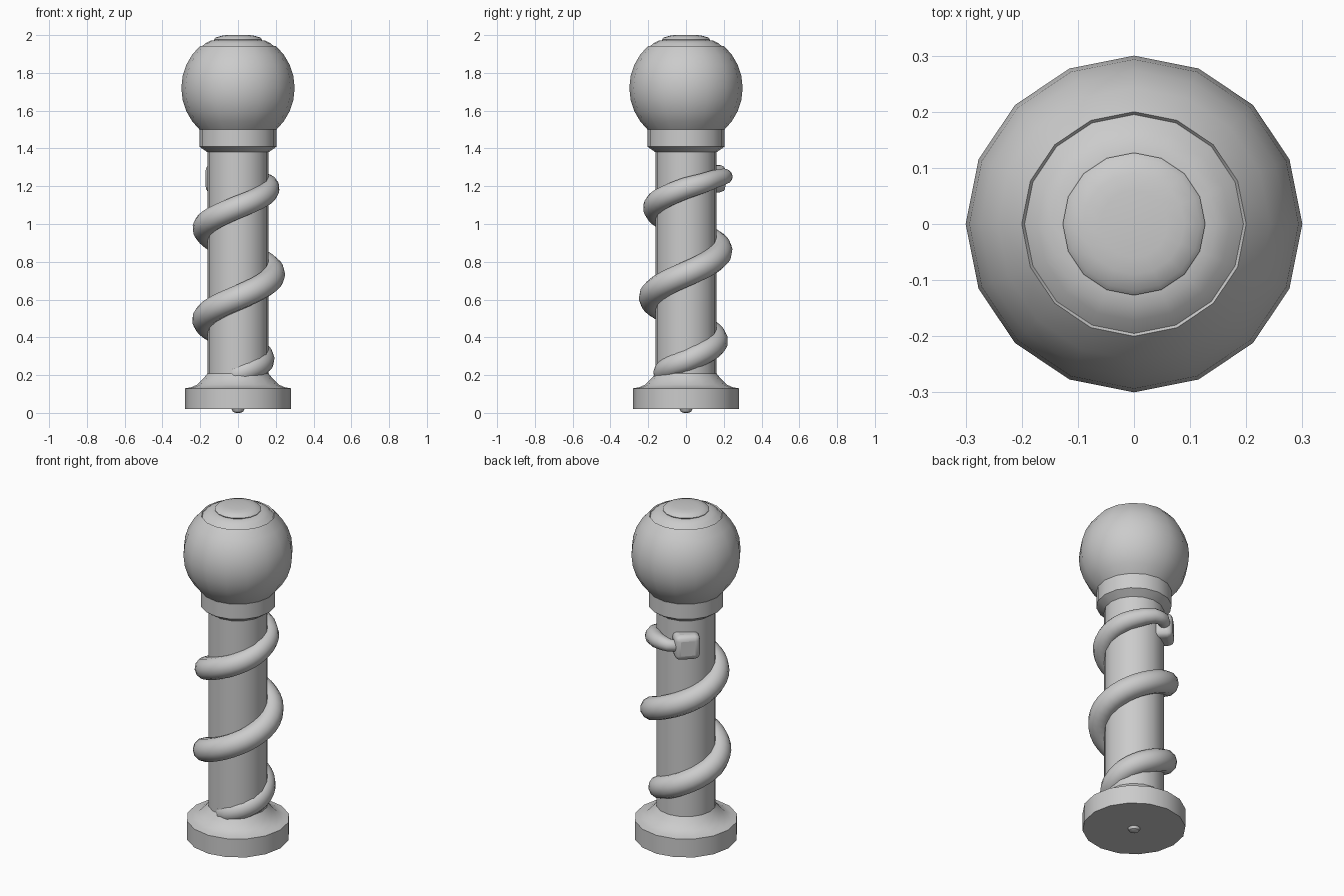
import bpy, bmesh, math
from math import sin, cos, radians

if "Cube" in bpy.data.objects:
    bpy.data.objects.remove(bpy.data.objects["Cube"])


def finish(obj, angle=35):
    bpy.ops.object.select_all(action='DESELECT')
    obj.select_set(True)
    bpy.context.view_layer.objects.active = obj
    bpy.ops.object.shade_smooth_by_angle(angle=radians(angle))


def lathe(name, profile, sides=16):
    """Revolve (radius, z) points around z, closing both ends with flat caps."""
    bm = bmesh.new()
    rings = [[bm.verts.new((r * cos(2 * math.pi * i / sides), r * sin(2 * math.pi * i / sides), z))
              for i in range(sides)] for r, z in profile]
    for a, b in zip(rings, rings[1:]):
        for i in range(sides):
            j = (i + 1) % sides
            bm.faces.new((a[i], a[j], b[j], b[i]))
    bm.faces.new(rings[0][::-1])
    bm.faces.new(rings[-1])
    mesh = bpy.data.meshes.new(name)
    bm.to_mesh(mesh)
    bm.free()
    obj = bpy.data.objects.new(name, mesh)
    bpy.context.collection.objects.link(obj)
    finish(obj)
    return obj


# round foot with flared top
lathe("foot", [(0.28, 0.02), (0.28, 0.13), (0.25, 0.135), (0.215, 0.15),
               (0.185, 0.18), (0.165, 0.205), (0.155, 0.22)])

# shaft
lathe("shaft", [(0.162, 0.15), (0.162, 1.40)])

# collar under the ball
lathe("collar", [(0.155, 1.375), (0.205, 1.41), (0.205, 1.50)])

# ball with a shallow step and dome on top
ball = [(0.3 * cos(radians(a)), 1.72 + 0.3 * sin(radians(a)))
        for a in (-47.5, -36, -24, -12, 0, 12, 24, 36, 48.2)]
lathe("ball", ball + [(0.195, 1.937), (0.172, 1.957), (0.147, 1.97), (0.12, 1.974)])

# button on top
lathe("top_button", [(0.12, 1.965), (0.127, 1.978), (0.118, 1.987), (0.09, 1.996), (0.06, 2.0)])

# small nub underneath
lathe("bottom_nub", [(0.012, 0.0), (0.027, 0.006), (0.036, 0.025)])

# spiral vine: (angle, distance from axis, height, thickness)
keys = [(-125, 0.07, 0.165, 0.05), (-90, 0.115, 0.205, 0.058), (0, 0.13, 0.275, 0.062),
        (90, 0.157, 0.375, 0.065), (180, 0.177, 0.49, 0.066), (270, 0.184, 0.61, 0.066),
        (360, 0.184, 0.735, 0.066), (450, 0.18, 0.86, 0.066), (540, 0.176, 0.98, 0.065),
        (630, 0.165, 1.09, 0.062), (720, 0.162, 1.19, 0.058), (775, 0.175, 1.235, 0.050),
        (802, 0.205, 1.252, 0.042), (818, 0.212, 1.25, 0.036), (835, 0.18, 1.24, 0.030),
        (845, 0.155, 1.24, 0.030)]
path = []
for k0, k1 in zip(keys, keys[1:]):
    n = max(2, round((k1[0] - k0[0]) / 11))
    for i in range(n):
        path.append([p + (q - p) * i / n for p, q in zip(k0, k1)])
path.append(keys[-1])
curve = bpy.data.curves.new("vine", 'CURVE')
curve.dimensions = '3D'
curve.bevel_depth = 1.0
curve.bevel_resolution = 4
curve.use_fill_caps = True
spline = curve.splines.new('POLY')
spline.points.add(len(path) - 1)
for p, (a, d, z, r) in zip(spline.points, path):
    p.co = (d * cos(radians(a)), d * sin(radians(a)), z, 1)
    p.radius = r
temp = bpy.data.objects.new("vine_path", curve)
bpy.context.collection.objects.link(temp)
bpy.context.view_layer.update()
mesh = bpy.data.meshes.new_from_object(temp.evaluated_get(bpy.context.evaluated_depsgraph_get()))
bpy.data.objects.remove(temp)
vine = bpy.data.objects.new("vine", mesh)
bpy.context.collection.objects.link(vine)
finish(vine, 60)

# rounded block at the vine's upper end
bpy.ops.mesh.primitive_cube_add(size=1, location=(-0.091, 0.128, 1.24), rotation=(0, 0, radians(45)))
block = bpy.context.object
block.name = "vine_head"
block.scale = (0.14, 0.125, 0.145)
bpy.ops.object.transform_apply(location=False, rotation=False, scale=True)
bevel = block.modifiers.new("rounding", 'BEVEL')
bevel.width = 0.03
bevel.segments = 3
finish(block, 60)
